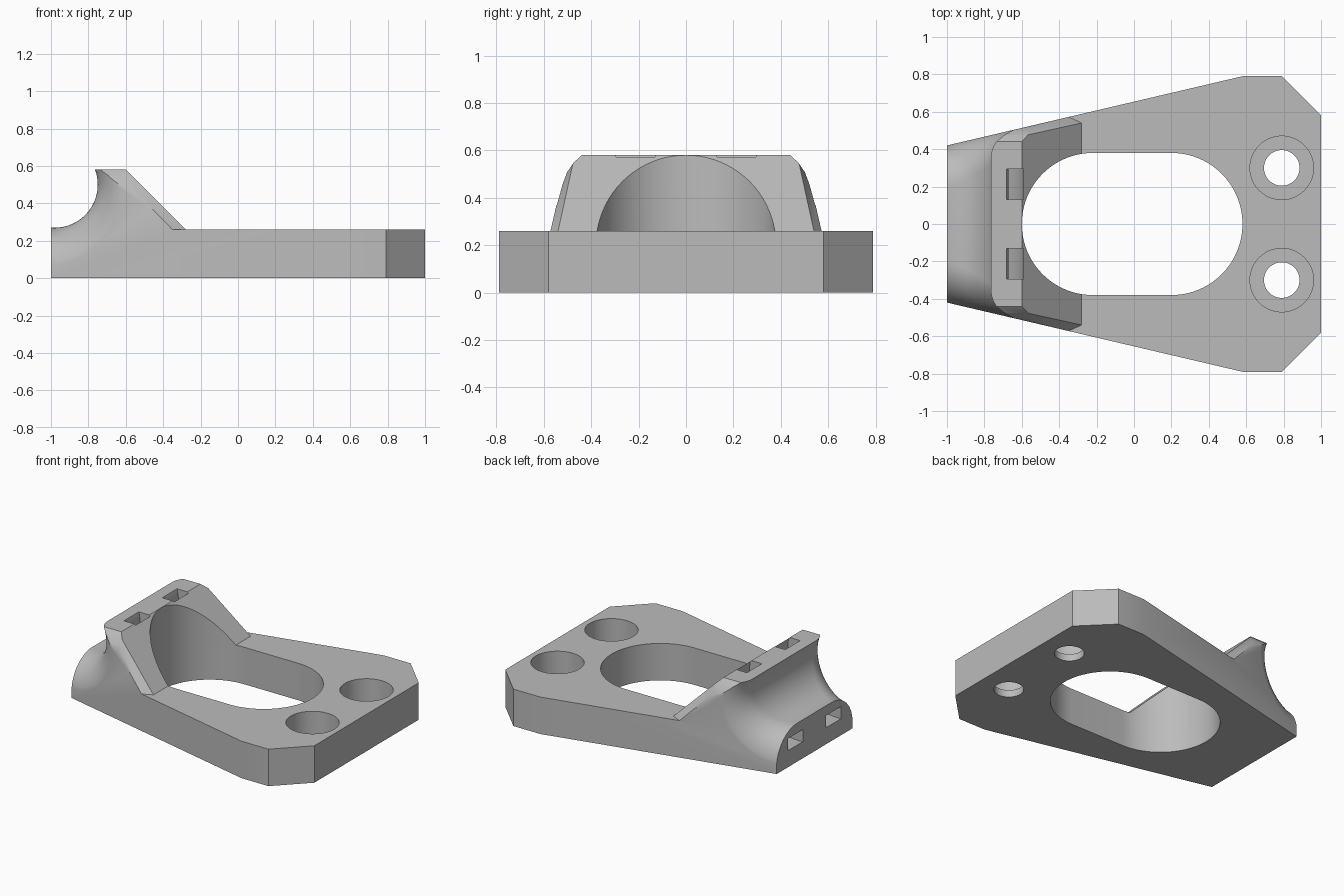
import bpy, bmesh
from math import sin, cos, radians, pi
from mathutils import Vector

if "Cube" in bpy.data.objects:
    bpy.data.objects.remove(bpy.data.objects["Cube"])

BASE_TOP, RIDGE_TOP = 0.26, 0.58
grey = bpy.data.materials.new("plain grey")
grey.use_nodes = True
GREY = (0.5, 0.5, 0.5, 1)
grey.diffuse_color = GREY
grey.node_tree.nodes["Principled BSDF"].inputs["Base Color"].default_value = GREY


def loft(name, rings):
    """Closed solid through matching loops of points."""
    bm = bmesh.new()
    loops = [[bm.verts.new(p) for p in ring] for ring in rings]
    n = len(loops[0])
    for a, b in zip(loops, loops[1:]):
        for i in range(n):
            j = (i + 1) % n
            bm.faces.new((a[i], a[j], b[j], b[i]))
    bm.faces.new(loops[0])
    bm.faces.new(loops[-1])
    bmesh.ops.recalc_face_normals(bm, faces=bm.faces)
    mesh = bpy.data.meshes.new(name)
    bm.to_mesh(mesh)
    bm.free()
    mesh.materials.append(grey)
    obj = bpy.data.objects.new(name, mesh)
    bpy.context.collection.objects.link(obj)
    return obj


def along_z(name, pts, z0, z1):
    return loft(name, [[(x, y, z) for x, y in pts] for z in (z0, z1)])


def along_y(name, pts, y0, y1):
    return loft(name, [[(x, y, z) for x, z in pts] for y in (y0, y1)])


def arc(cx, cy, r, a0, a1, n):
    angles = [radians(a0 + (a1 - a0) * i / n) for i in range(n + 1)]
    return [(cx + r * cos(a), cy + r * sin(a)) for a in angles]


def cut(cutter, operation='DIFFERENCE'):
    cutter.hide_render = True
    mod = body.modifiers.new(cutter.name, 'BOOLEAN')
    mod.operation, mod.solver, mod.object = operation, 'EXACT', cutter
    bpy.context.view_layer.objects.active = body
    bpy.ops.object.modifier_apply(modifier=mod.name)
    bpy.data.objects.remove(cutter)


# Plate and ridge: side profile trimmed to the tapered outline
body = along_y("mount_body", [(-1, 0), (1, 0), (1, BASE_TOP), (-0.28, BASE_TOP),
                              (-0.6, RIDGE_TOP), (-1, RIDGE_TOP)], -1, 1)
half = [(-1, 0.42), (0.58, 0.79), (0.79, 0.79), (1, 0.58)]
outline = half + [(x, -y) for x, y in reversed(half)]
cut(along_z("outline", outline, -0.5, 1), 'INTERSECT')


def wall(x):
    return 0.42 + 0.234 * (x + 1)


# Rounded upper flanks and bevelled slope edges of the ridge
for side in (1, -1):
    flank = [(0.43, 0.6), (0.44, 0.58), (0.475, 0.548), (0.502, 0.508),
             (0.52, 0.46), (0.545, 0.37), (0.9, 0.37), (0.9, 0.6)]
    cut(loft("flank_round", [[(x, side * y, z) for y, z in flank] for x in (-1.5, 0.2)]))
    tri = [Vector((-0.07, 0.444, BASE_TOP)), Vector((-0.56, 0.668, BASE_TOP)),
           Vector((0, 0.9, BASE_TOP))]
    rise = Vector((-0.4, -0.088, 0.4))
    rings = [[p + rise * k for p in tri] for k in (0, 1)]
    cut(loft("slope_bevel", [[(p.x, side * p.y, p.z) for p in r] for r in rings]))

# Saddle: concave cylinder whose ends flare out into the side walls
CX, CZ, R = -0.98, 0.5, 0.23
STEPS, TURNS = 48, 14


def saddle_ring(phi, side, far=False):
    ring = []
    for i in range(STEPS + 1):
        deg = -100 + 130 * i / STEPS
        t = radians(deg)
        blend = min(max((deg + 90) / 110, 0), 1)
        d = 0.23 - 0.11 * blend
        r = R + d * (1 - cos(phi))
        x = CX + r * cos(t)
        y = 1 if far else wall(x) - d * (1 - sin(phi)) + 0.003
        ring.append((x, side * y, CZ + r * sin(t)))
    y = ring[0][1]
    return ring + [(-1.5, y, 1), (-1.5, y, ring[0][2])]


flare = [saddle_ring(pi / 2 * k / TURNS, 1) for k in range(TURNS + 1)]
flare.append(saddle_ring(pi / 2, 1, True))
mirrored = [[(x, -y, z) for x, y, z in ring] for ring in reversed(flare)]
cut(loft("saddle", mirrored + flare))

# Long central opening
opening = arc(0.2, 0, 0.38, -90, 90, 40) + arc(-0.22, 0, 0.38, 90, 270, 40)
cut(along_z("opening", opening, -1, 2))

for side in (1, -1):
    # Counterbored screw holes
    for r, z in ((0.095, -1), (0.17, 0.05)):
        cut(along_z("screw_hole", arc(0.79, side * 0.3, r, 0, 354, 59), z, 1))
    # Curved strap channels from the end face to the ridge top
    channel = arc(-0.97, 0.5, 0.385, -110, 40, 30) + arc(-0.97, 0.5, 0.30, 40, -110, 30)
    cut(along_y("strap_channel", channel, side * 0.13, side * 0.295))

# Smooth shading with crisp edges
bpy.ops.object.select_all(action='DESELECT')
body.select_set(True)
bpy.context.view_layer.objects.active = body
bpy.ops.object.shade_smooth_by_angle(angle=radians(25))
